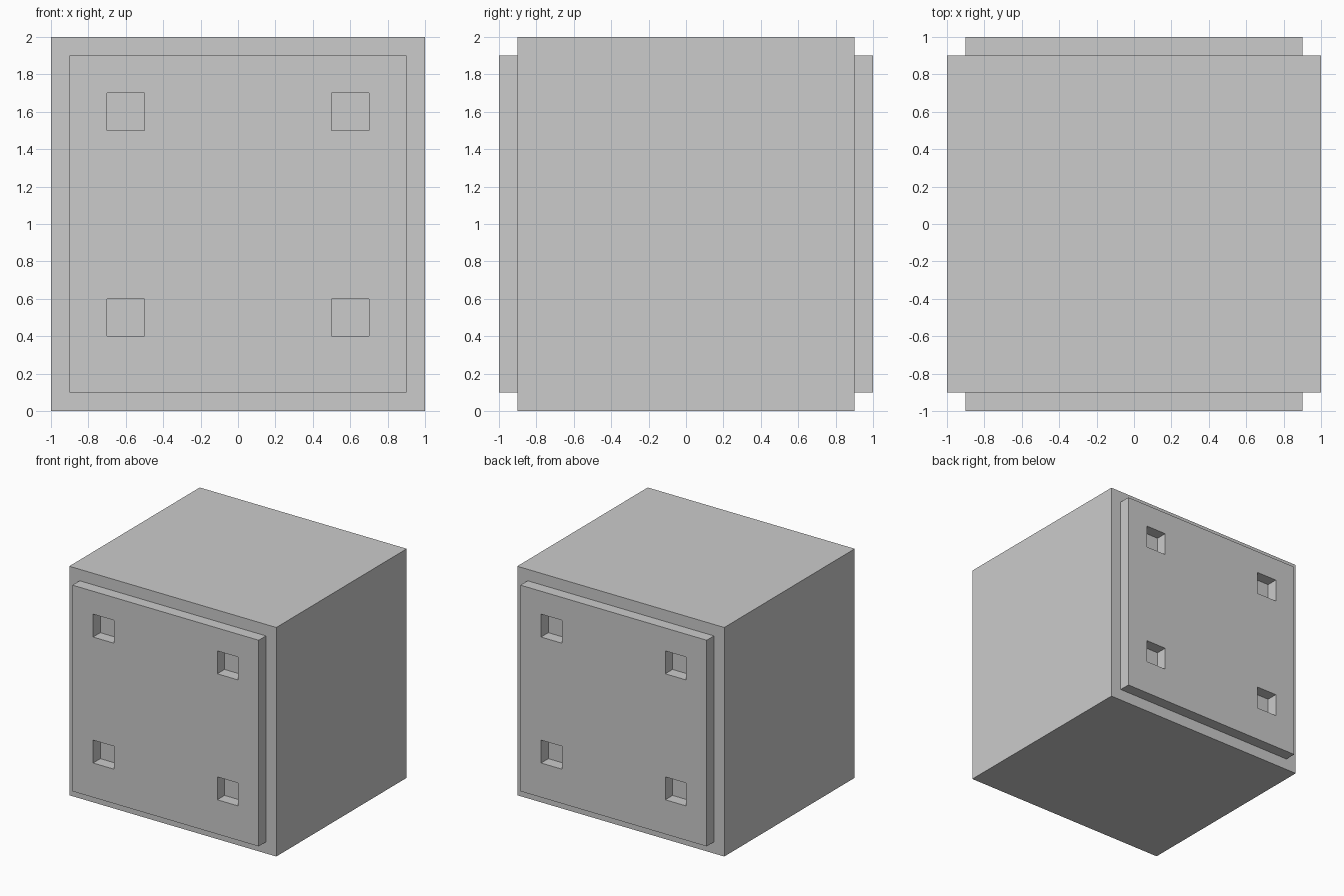
import bpy, bmesh

if "Cube" in bpy.data.objects:
    bpy.data.objects.remove(bpy.data.objects["Cube"])


def add_object(name, bm):
    bmesh.ops.recalc_face_normals(bm, faces=bm.faces)
    mesh = bpy.data.meshes.new(name)
    bm.to_mesh(mesh)
    bm.free()
    obj = bpy.data.objects.new(name, mesh)
    bpy.context.collection.objects.link(obj)
    return obj


# Main block
bm = bmesh.new()
bmesh.ops.create_cube(bm, size=1)
bmesh.ops.scale(bm, vec=(2, 1.8, 2), verts=bm.verts)
bmesh.ops.translate(bm, vec=(0, 0, 1), verts=bm.verts)
add_object("body", bm)

# Raised plates with four square recesses that reach the block's face
XS = (-0.9, -0.7, -0.5, 0.5, 0.7, 0.9)
ZS = (0.1, 0.4, 0.6, 1.5, 1.7, 1.9)


def add_plate(name, side):
    bm = bmesh.new()
    grid = [[bm.verts.new((x, side * 0.9, z)) for z in ZS] for x in XS]
    for i in range(5):
        for j in range(5):
            if i in (1, 3) and j in (1, 3):
                continue  # recess
            bm.faces.new((grid[i][j], grid[i + 1][j],
                          grid[i + 1][j + 1], grid[i][j + 1]))
    # Thicken outwards, keeping the inner face so the plate is closed
    ext = bmesh.ops.extrude_face_region(bm, geom=bm.faces[:], use_keep_orig=True)
    verts = [v for v in ext["geom"] if isinstance(v, bmesh.types.BMVert)]
    bmesh.ops.translate(bm, vec=(0, side * 0.1, 0), verts=verts)
    return add_object(name, bm)


add_plate("front_plate", -1)
add_plate("back_plate", 1)
